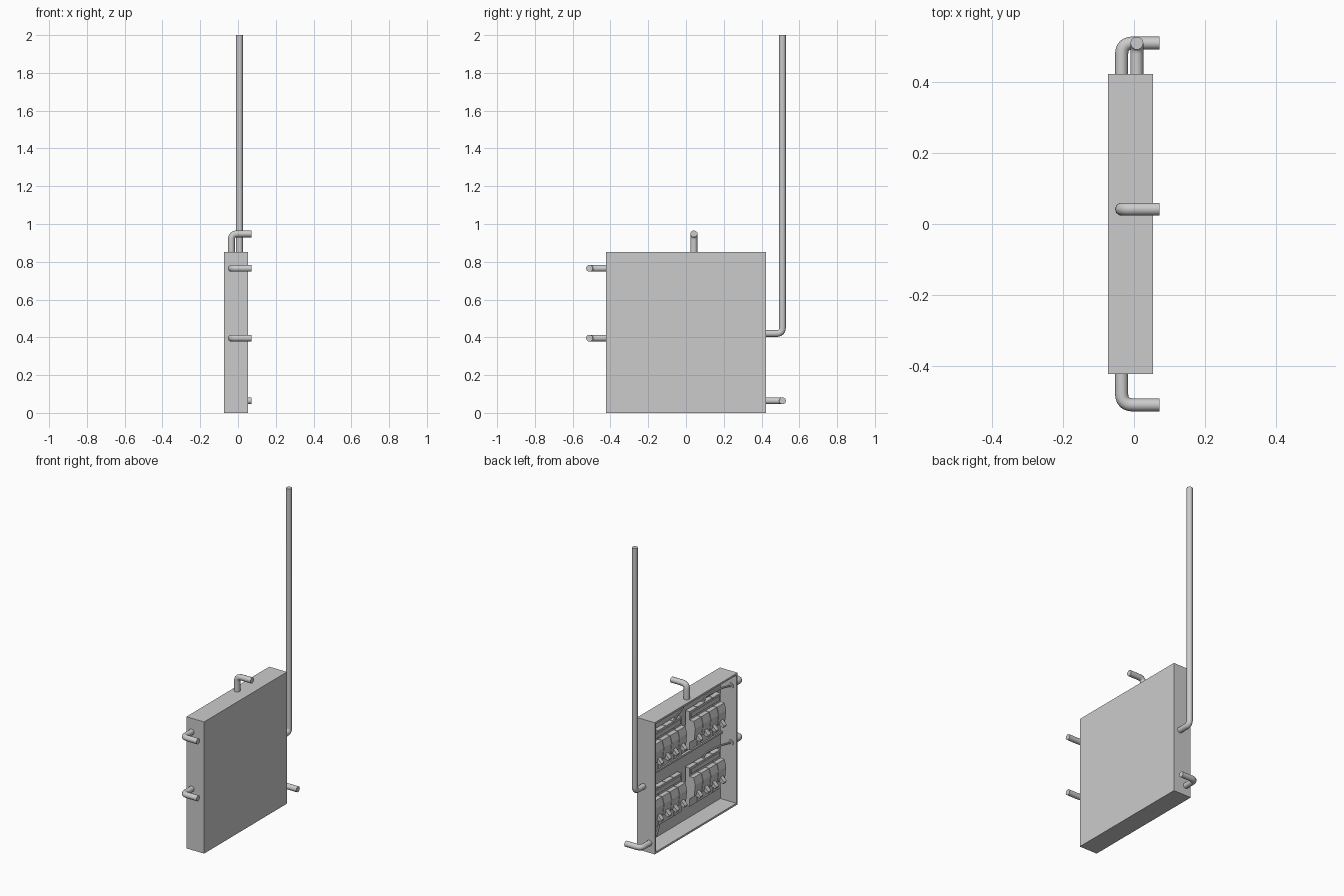
import bpy, bmesh
from math import radians
from mathutils import Vector

if "Cube" in bpy.data.objects:
    bpy.data.objects.remove(bpy.data.objects["Cube"])

X0, X1, Y, H, T = -0.073, 0.054, 0.424, 0.853, 0.012   # cabinet extents and sheet thickness


def mesh_object(name, bm):
    bmesh.ops.recalc_face_normals(bm, faces=bm.faces)
    me = bpy.data.meshes.new(name)
    bm.to_mesh(me)
    bm.free()
    ob = bpy.data.objects.new(name, me)
    bpy.context.collection.objects.link(ob)
    return ob


def box(name, lo, hi):
    lo, hi = Vector(lo), Vector(hi)
    bm = bmesh.new()
    bmesh.ops.create_cube(bm, size=1)
    for v in bm.verts:
        v.co = Vector([(v.co[i] + 0.5) * (hi[i] - lo[i]) + lo[i] for i in range(3)])
    return mesh_object(name, bm)


def extrude_profile(bm, profile, y0, y1):
    """Extrude a list of (x, z) points along y."""
    a = [bm.verts.new((x, y0, z)) for x, z in profile]
    b = [bm.verts.new((x, y1, z)) for x, z in profile]
    bm.faces.new(a)
    bm.faces.new(b)
    n = len(a)
    for i in range(n):
        j = (i + 1) % n
        bm.faces.new((a[i], a[j], b[j], b[i]))


def pipe(name, pts, radius, bend, res=3):
    """Round tube through the points, with rounded corners."""
    pts = [Vector(p) for p in pts]
    path = [pts[0]]
    for p, c, q in zip(pts, pts[1:], pts[2:]):
        a = c + (p - c).normalized() * bend
        b = c + (q - c).normalized() * bend
        for i in range(7):
            t = i / 6
            path.append(a * (1 - t) ** 2 + c * 2 * t * (1 - t) + b * t * t)
    path.append(pts[-1])
    cu = bpy.data.curves.new(name, 'CURVE')
    cu.dimensions = '3D'
    cu.bevel_depth = radius
    cu.bevel_resolution = res
    cu.use_fill_caps = True
    sp = cu.splines.new('POLY')
    sp.points.add(len(path) - 1)
    for s, p in zip(sp.points, path):
        s.co = (*p, 1)
    ob = bpy.data.objects.new(name, cu)
    bpy.context.collection.objects.link(ob)
    bpy.ops.object.select_all(action='DESELECT')
    ob.select_set(True)
    bpy.context.view_layer.objects.active = ob
    bpy.ops.object.convert(target='MESH')
    bpy.ops.object.shade_smooth_by_angle(angle=radians(40))


# Cabinet: a box with its -x face inset and pushed in to leave an open tray
bm = bmesh.new()
outer = [(X0, -Y, 0), (X0, Y, 0), (X0, Y, H), (X0, -Y, H)]
inner = [(X0, -Y + T, T), (X0, Y - T, T), (X0, Y - T, H - T), (X0, -Y + T, H - T)]
back = [(X1, y, z) for _, y, z in outer]
floor = [(X1 - T, y, z) for _, y, z in inner]
loops = [[bm.verts.new(p) for p in ring] for ring in (back, outer, inner, floor)]
for a, b in zip(loops, loops[1:]):
    for i in range(4):
        j = (i + 1) % 4
        bm.faces.new((a[i], a[j], b[j], b[i]))
bm.faces.new(loops[0])
bm.faces.new(loops[-1])
mesh_object("cabinet", bm)

# Breaker banks: four stepped breakers each, on a rail, with levers at the lower front
W, GAP = 0.08, 0.004
body = [(0.036, 0), (0.005, 0), (0.005, 0.05), (-0.028, 0.075), (-0.036, 0.15),
        (-0.024, 0.195), (0.005, 0.195), (0.005, 0.25), (0.036, 0.25)]
lever = [(-0.02, 0.068), (-0.05, 0.058), (-0.056, 0.072), (-0.03, 0.1), (-0.02, 0.1)]
for row, zb in (("lower", 0.11), ("upper", 0.475)):
    box(row + "_rail", (0.033, -0.38, zb + 0.1), (X1 - T / 2, 0.38, zb + 0.15))
    for side, yb in (("left", -0.36), ("right", 0.04)):
        bm = bmesh.new()
        for i in range(4):
            y = yb + i * W
            extrude_profile(bm, [(x, z + zb) for x, z in body], y, y + W - GAP)
            extrude_profile(bm, [(x, z + zb) for x, z in lever], y + 0.024, y + 0.052)
        mesh_object(f"{row}_{side}_breakers", bm)
        box(f"{row}_{side}_busbar", (0.0, yb + 0.01, zb + 0.21),
            (0.006, yb + 4 * W - GAP - 0.01, zb + 0.238))

# Divider strip between the two rows
box("divider_strip", (0.026, -Y + T, 0.44), (X1 - T / 2, Y - T, 0.452))

# Short elbow conduits that turn towards the wall side
R, PX, PY, END = 0.0185, -0.035, 0.511, 0.072
for name, s, z in (("upper_left", -1, 0.765), ("middle_left", -1, 0.396), ("lower_right", 1, 0.064)):
    pipe(name + "_conduit", [(PX, s * (Y - T - 0.006), z), (PX, s * PY, z), (END, s * PY, z)], R, 0.032)
pipe("top_conduit", [(PX, 0.042, H - T - 0.006), (PX, 0.042, 0.948), (END, 0.042, 0.948)], R, 0.032)

# Tall riser conduit
pipe("riser_conduit", [(0.008, Y - T - 0.006, 0.42), (0.008, PY, 0.42), (0.008, PY, 2.0)], R, 0.032)

# Cables from the conduits to the breakers
for name, pts in (
    ("upper_cable", [(PX, -0.41, 0.765), (-0.02, -0.33, 0.775), (0.015, -0.22, 0.755), (0.02, -0.2, 0.715)]),
    ("middle_cable", [(PX, -0.41, 0.396), (-0.02, -0.33, 0.405), (0.015, -0.22, 0.39), (0.02, -0.2, 0.35)]),
    ("top_cable", [(PX, 0.042, 0.84), (-0.015, 0.06, 0.79), (0.02, 0.1, 0.715)]),
    ("riser_cable", [(0.008, 0.41, 0.42), (0.012, 0.34, 0.41), (0.02, 0.3, 0.35)]),
    ("lower_cable", [(PX, 0.41, 0.064), (0.0, 0.3, 0.064), (0.02, 0.24, 0.12)]),
):
    pipe(name, pts, 0.0065, 0.018, 2)
